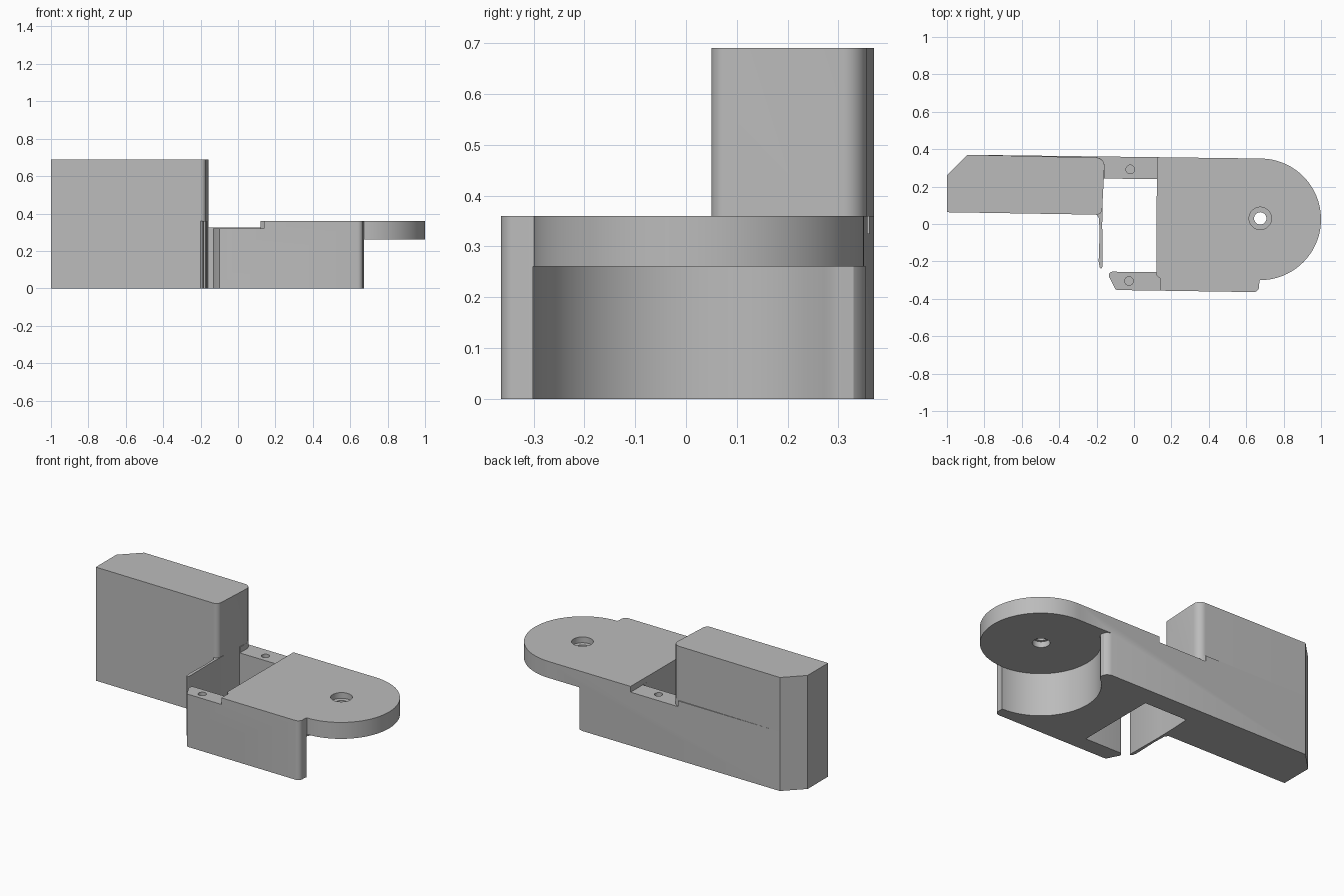
import bpy, bmesh, math

if "Cube" in bpy.data.objects:
    bpy.data.objects.remove(bpy.data.objects["Cube"])

grey = bpy.data.materials.new("plain_grey")
grey.diffuse_color = (0.5, 0.5, 0.5, 1)
grey.use_nodes = True
grey.node_tree.nodes["Principled BSDF"].inputs["Base Color"].default_value = grey.diffuse_color


def arc(cx, cy, r, a0, a1, n):
    """Points along an arc, angles in degrees."""
    return [(cx + r * math.cos(math.radians(a0 + (a1 - a0) * i / n)),
             cy + r * math.sin(math.radians(a0 + (a1 - a0) * i / n))) for i in range(n + 1)]


def prism(name, outline, z0, z1):
    """Extrude a flat outline from z0 to z1."""
    bm = bmesh.new()
    face = bm.faces.new([bm.verts.new((x, y, z0)) for x, y in outline])
    ext = bmesh.ops.extrude_face_region(bm, geom=[face])
    for v in ext["geom"]:
        if isinstance(v, bmesh.types.BMVert):
            v.co.z = z1
    bmesh.ops.recalc_face_normals(bm, faces=bm.faces)
    mesh = bpy.data.meshes.new(name)
    bm.to_mesh(mesh)
    bm.free()
    mesh.materials.append(grey)
    obj = bpy.data.objects.new(name, mesh)
    bpy.context.collection.objects.link(obj)
    return obj


def combine(target, other, operation):
    """Apply a boolean and remove the helper."""
    mod = target.modifiers.new("cut", "BOOLEAN")
    mod.operation, mod.solver, mod.object = operation, "EXACT", other
    bpy.context.view_layer.objects.active = target
    bpy.ops.object.modifier_apply(modifier=mod.name)
    bpy.data.objects.remove(other)


def hole(target, x, y, r, z0, z1, n=32):
    combine(target, prism("hole_cutter", arc(x, y, r, 0, 360 - 360 / n, n - 1), z0, z1), "DIFFERENCE")


CX, CY, R = 0.675, 0.025, 0.325   # centre and radius of the round end

# Base: rear bar, thin wall, open bay, front arm and round end in one outline
base = [(-1, 0.063), (-0.2, 0.05), (-0.187, 0.03), (-0.184, -0.05), (-0.189, -0.2)]
base += [(-0.184, -0.232), (-0.174, -0.24), (-0.168, -0.225), (-0.17, 0.0), (-0.165, 0.243)]
base += [(0.122, 0.24), (0.12, -0.258), (-0.115, -0.255)]
base += arc(-0.115, -0.275, 0.02, 110, 200, 5)
base += [(-0.1, -0.348), (-0.09, -0.353)]
base += arc(0.64, -0.335, 0.029, 270, 360, 8) + [(0.67, -0.31), (0.673, -0.3)]
base += arc(CX, CY, R, -90, 90, 48)
base += [(-0.89, 0.37), (-1, 0.26)]
body = prism("bracket_body", base, 0, 0.36)

# Tall block with a softened right side
tall = [(-1, 0.063), (-0.205, 0.05)] + arc(-0.2, 0.08, 0.03, -90, 0, 8)
tall += arc(-0.203, 0.31, 0.045, 0, 90, 10) + [(-0.89, 0.37), (-1, 0.26)]
combine(body, prism("tall_block", tall, 0, 0.69), "UNION")

# Round recess below the disc, leaving a rounded horn on each side
recess = arc(CX, CY, R + 0.001, 270, 127, 40)
recess += [(0.489, 0.305), (0.486, 0.33), (0.473, 0.345), (0.45, 0.353)]
recess += [(0.45, 0.5), (1.2, 0.5), (1.2, -0.301)]
combine(body, prism("recess_cutter", recess, -0.1, 0.26), "DIFFERENCE")

# Lowered ledges for the two screw seats
back = [(-0.157, 0.2), (0.1225, 0.2), (0.1225, 0.5), (-0.2, 0.5), (-0.2, 0.357)]
back += arc(-0.203, 0.31, 0.0455, 80, 0, 8)
combine(body, prism("back_ledge_cutter", back, 0.325, 0.5), "DIFFERENCE")
front = [(-0.3, -0.5), (0.138, -0.5), (0.138, -0.29), (0.12, -0.275), (0.12, -0.245), (-0.3, -0.245)]
combine(body, prism("front_ledge_cutter", front, 0.32, 0.5), "DIFFERENCE")

# Screw holes and the stepped pivot hole
hole(body, -0.02, 0.292, 0.023, 0.2, 0.5)
hole(body, -0.027, -0.305, 0.023, 0.2, 0.5)
hole(body, CX, CY + 0.005, 0.033, 0.2, 0.5)
hole(body, CX, CY + 0.005, 0.06, 0.325, 0.5, 40)
hole(body, CX, CY + 0.005, 0.048, 0.2, 0.295)

bpy.ops.object.select_all(action="DESELECT")
body.select_set(True)
bpy.context.view_layer.objects.active = body
bpy.ops.object.shade_smooth_by_angle(angle=math.radians(30))
